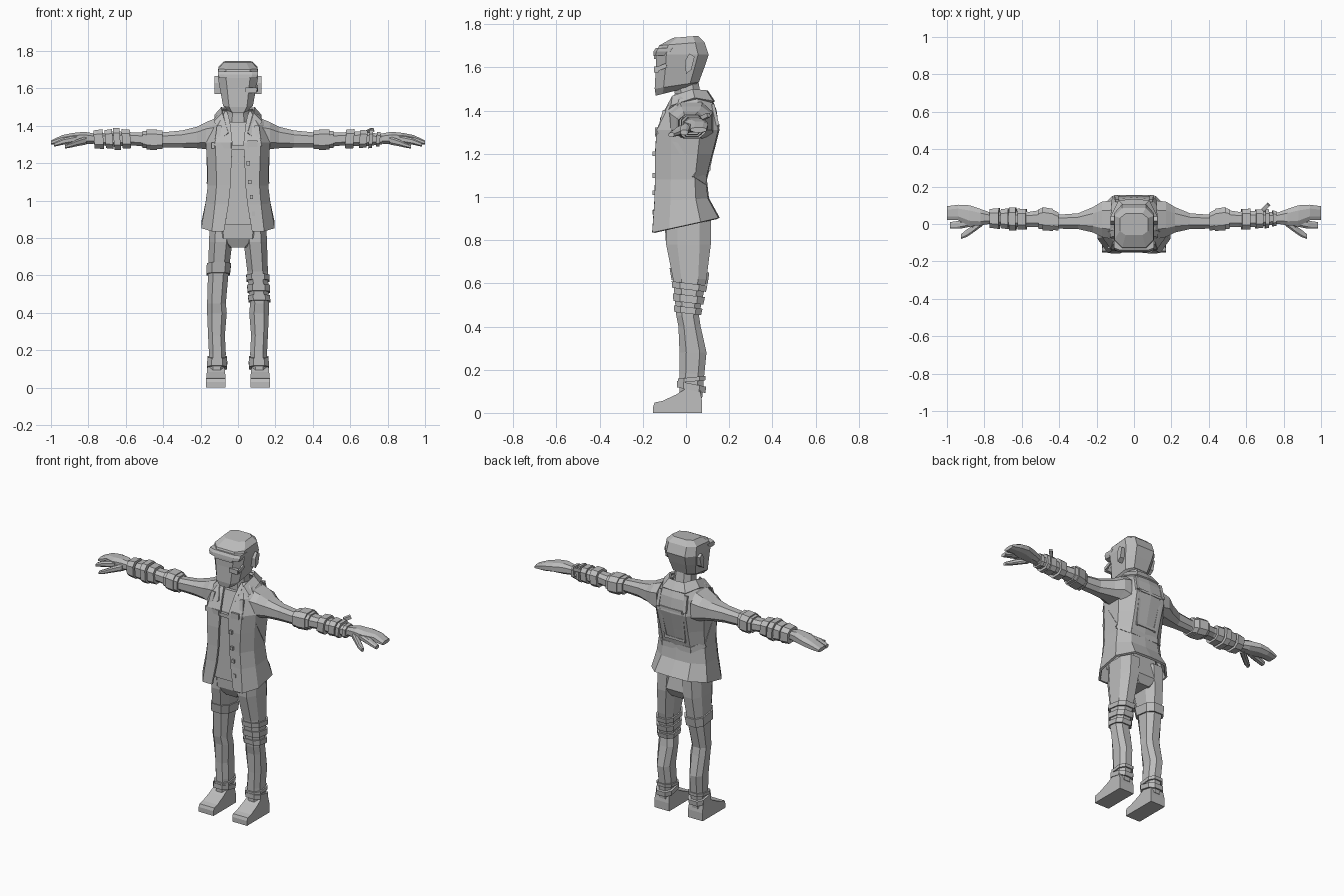
import bpy, bmesh
from mathutils import Vector

grey = bpy.data.materials.new("plain_grey")
grey.diffuse_color = (0.5, 0.5, 0.5, 1)


def make(name, rings, closed=True, thick=0):
    """Skin a row of point rings; closed rings get end caps."""
    bm = bmesh.new()
    vs = [[bm.verts.new(p) for p in r] for r in rings]
    n = len(rings[0])
    for a, b in zip(vs, vs[1:]):
        for i in range(n if closed else n - 1):
            j = (i + 1) % n
            bm.faces.new((a[i], a[j], b[j], b[i]))
    if closed:
        bm.faces.new(vs[0])
        bm.faces.new(vs[-1])
    bmesh.ops.recalc_face_normals(bm, faces=bm.faces)
    me = bpy.data.meshes.new(name)
    bm.to_mesh(me)
    bm.free()
    me.materials.append(grey)
    ob = bpy.data.objects.new(name, me)
    bpy.context.collection.objects.link(ob)
    if thick:
        m = ob.modifiers.new("thickness", 'SOLIDIFY')
        m.thickness = thick
        m.offset = 0
    return ob


def ring(row, axis, s, k, grow=0, slope=0):
    """Chamfered rectangle across the x or z axis."""
    t, a0, a1, b0, b1 = row
    ca, cb = (a0 + a1) / 2, (b0 + b1) / 2
    a, b = (a1 - a0) / 2 + grow, (b1 - b0) / 2 + grow
    pts = [(a, -b*k), (a, b*k), (a*k, b), (-a*k, b),
           (-a, b*k), (-a, -b*k), (-a*k, -b), (a*k, -b)]
    if axis == 'x':
        return [(s * (t + slope*q), ca + p, cb + q) for p, q in pts]
    return [(s * (ca + p), cb + q, t + slope*q) for p, q in pts]


def tube(name, rows, axis, s=1, k=0.5):
    return make(name, [ring(r, axis, s, k) for r in rows])


def at(rows, t):
    """Section of a limb at position t."""
    for r, q in zip(rows, rows[1:]):
        lo, hi = min(r[0], q[0]), max(r[0], q[0])
        if lo <= t <= hi:
            f = (t - r[0]) / (q[0] - r[0])
            return tuple(u + (v - u) * f for u, v in zip(r, q))
    return rows[-1]


def band(name, rows, axis, s, t0, t1, grow, slope=0):
    make(name, [ring(at(rows, t), axis, s, 0.55, grow, slope) for t in (t0, t1)])


def bar(name, a, b, w, h, up=(0, 0, 1)):
    """Rectangular bar from a to b."""
    a, b = Vector(a), Vector(b)
    d = (b - a).normalized()
    u = d.cross(Vector(up)).normalized()
    v = u.cross(d)
    make(name, [[p + u*w*i/2 + v*h*j/2 for i, j in
                 ((-1, -1), (1, -1), (1, 1), (-1, 1))] for p in (a, b)])


def mirrored(half):
    return half + [(-x, y, z) for x, y, z in reversed(half[:-1])]


# --- head, neck
head = [(1.49, .05, -.14, .025, .25), (1.517, .08, -.145, .06, .15),
        (1.60, .097, -.14, .085, 0), (1.66, .108, -.14, .105, 0),
        (1.71, .105, -.125, .085, .08), (1.742, .075, -.06, .055, .08)]
make("head", [ring((z, -w, w, y0, y1), 'z', 1, .6, 0, sl) for z, w, y0, y1, sl in head])
tube("neck", [(1.38, -.07, .07, -.05, .085), (1.46, -.06, .06, -.05, .07),
              (1.55, -.055, .055, -.06, .055)], 'z')
tube("cap_brim", [(1.655, -.1, .1, -.152, -.08), (1.675, -.108, .108, -.15, -.06),
                  (1.69, -.108, .108, -.14, -.05)], 'z', 1, .7)
bar("eyepiece", (.04, -.138, 1.59), (.1, -.138, 1.59), .022, .028)
bar("eyepiece_arm", (.1, -.14, 1.59), (.103, -.09, 1.61), .01, .02)
bar("nose_bridge", (-.06, -.138, 1.65), (.06, -.138, 1.65), .02, .02)
for s, side in ((1, "left"), (-1, "right")):
    make("ear_" + side, [[(s*x, y, z) for y, z in
         ((.0, 1.57), (.025, 1.59), (.04, 1.65), (.015, 1.665), (-.005, 1.63))]
         for x in (.09, .125)])

# --- shirt and pelvis
tube("shirt", [(.87, -.13, .13, -.12, .09), (1.08, -.12, .12, -.115, .07),
               (1.3, -.12, .12, -.11, .1), (1.42, -.08, .08, -.07, .08)], 'z', 1, .6)
tube("pelvis", [(.75, -.06, .06, -.07, .09), (.80, -.13, .13, -.095, .115),
                (.95, -.14, .14, -.10, .09)], 'z', 1, .6)

# --- open jacket: z, half width, front, back, edge, hem slope
coat = [(.835, .19, -.15, .145, .075, .22), (.98, .167, -.14, .095, .05, .05),
        (1.08, .155, -.137, .085, .04, 0), (1.2, .158, -.137, .115, .035, 0),
        (1.31, .166, -.13, .143, .03, 0), (1.40, .145, -.09, .13, .04, 0),
        (1.45, .11, -.06, .11, .05, 0), (1.475, .075, -.045, .085, .06, 0)]
rows = []
for z, w, f, b, e, sl in coat:
    half = [(e, f), (max(w*.72, e + .005), f), (w, f*.5), (w, b*.45), (w*.6, b), (0, b + .005)]
    rows.append(mirrored([(x, y, z + sl*(y - f)) for x, y in half]))
make("jacket", rows, False, .014)
make("collar", [mirrored([(.05, -.115, 1.36), (.08, -.06, 1.465), (.085, .03, 1.495),
                          (.05, .09, 1.49), (0, .095, 1.49)]),
                mirrored([(.08, -.115, 1.335), (.125, -.065, 1.42), (.12, .04, 1.455),
                          (.08, .122, 1.44), (0, .128, 1.44)])], False, .014)
for z, x in ((.93, .083), (1.02, .072), (1.1, .062), (1.2, .055)):
    bar("button", (x, -.135, z), (x, -.155, z), .018, .022)
bar("chest_pocket_left", (.05, -.134, 1.305), (.105, -.134, 1.305), .018, .035)
bar("chest_pocket_right", (-.14, -.12, 1.295), (-.035, -.134, 1.295), .02, .03)
bar("chest_strap", (-.035, -.125, 1.285), (.06, -.13, 1.285), .018, .022)

# --- back panel and straps
for s, side in ((1, "left"), (-1, "right")):
    bar("back_panel_side_" + side, (s*.078, .145, 1.33), (s*.065, .1, 1.12), .016, .018, (0, 1, 0))
    bar("shoulder_strap_" + side, (s*.1, -.1, 1.4), (s*.115, -.13, 1.29), .025, .014, (0, 1, 0))
    bar("shoulder_strap_back_" + side, (s*.09, .125, 1.43), (s*.095, .147, 1.33), .02, .014, (0, 1, 0))
    bar("side_strap_upper_" + side, (s*.162, -.06, 1.27), (s*.158, .035, 1.11), .02, .014, (1, 0, 0))
    bar("side_strap_lower_" + side, (s*.158, .035, 1.11), (s*.095, .088, 1.075), .018, .035)
bar("back_panel_top", (-.078, .147, 1.33), (.078, .147, 1.33), .016, .016)
bar("back_panel_bottom", (-.07, .105, 1.13), (.07, .105, 1.13), .016, .016)
bar("back_strap", (-.1, .09, 1.075), (.1, .09, 1.075), .016, .035)

# --- limb sections: position, then the two cross ranges
arm = [(.12, -.08, .125, 1.25, 1.44), (.17, -.07, .12, 1.275, 1.42),
       (.22, -.045, .09, 1.28, 1.395), (.30, -.027, .057, 1.283, 1.375),
       (.40, -.025, .05, 1.285, 1.365), (.46, -.02, .08, 1.285, 1.365),
       (.56, -.015, .065, 1.295, 1.365), (.66, -.015, .07, 1.29, 1.37),
       (.77, 0, .06, 1.3, 1.355)]
hand = [(.75, .005, .055, 1.305, 1.355), (.82, -.008, .08, 1.302, 1.368),
        (.88, -.01, .1, 1.305, 1.362), (.94, .02, .103, 1.3, 1.35),
        (1.0, .022, .095, 1.3, 1.322)]
leg = [(.90, .02, .15, -.09, .115), (.78, .03, .155, -.092, .115),
       (.62, .05, .16, -.06, .095), (.45, .065, .165, -.045, .06),
       (.40, .06, .165, -.035, .068), (.28, .07, .16, -.03, .095),
       (.18, .065, .155, -.03, .085), (.07, .075, .155, -.03, .075)]
shoe = [(.075, 0), (.075, .05), (.065, .11), (-.005, .11), (-.045, .085),
        (-.11, .055), (-.145, .048), (-.152, .03), (-.152, 0)]
wraps = {1: [(.575, .62), (.65, .69), (.7, .72), (.74, .76)],
         -1: [(.575, .62), (.63, .665), (.67, .71), (.72, .775)]}
thigh = {1: [(.46, .49), (.51, .545), (.57, .60)], -1: [(.605, .66)]}

for s, side in ((1, "left"), (-1, "right")):
    # arms with elbow pads and wrist wraps
    tube("arm_" + side, arm, 'x', s)
    for t0, t1, g in ((.405, .435, .01), (.432, .49, .015), (.488, .51, .008)):
        band("elbow_pad_" + side, arm, 'x', s, t0, t1, g)
    for i, (t0, t1) in enumerate(wraps[s]):
        band("wrist_wrap_" + side, arm, 'x', s, t0, t1, .014 if i % 2 == 0 else .02 if s < 0 else .009, .08)
    # hands
    tube("hand_" + side, hand, 'x', s)
    tube("index_finger_" + side, [(.86, -.012, .03, 1.31, 1.35), (.93, -.025, .018, 1.3, 1.335),
                                  (.985, -.025, .01, 1.288, 1.31)], 'x', s)
    tube("thumb_" + side, [(.81, -.01, .04, 1.3, 1.345), (.865, -.05, -.01, 1.29, 1.325),
                           (.895, -.07, -.03, 1.283, 1.31), (.925, -.08, -.055, 1.278, 1.298)], 'x', s)
    # legs with bands, cuffs and shoes
    tube("leg_" + side, leg, 'z', s)
    for t0, t1 in thigh[s]:
        band("leg_strap_" + side, leg, 'z', s, t0, t1, .008, -.12)
    band("trouser_cuff_" + side, leg, 'z', s, .105, .135, .012, -.2)
    band("ankle_band_" + side, leg, 'z', s, .145, .165, .008, .1)
    make("shoe_" + side, [[(s*(.118 + d*(.052 - .1*max(z - .05, 0))), y, z) for y, z in shoe]
                          for d in (-1, 1)])
bar("wrist_gadget", (.69, .075, 1.365), (.72, .105, 1.38), .02, .02)
